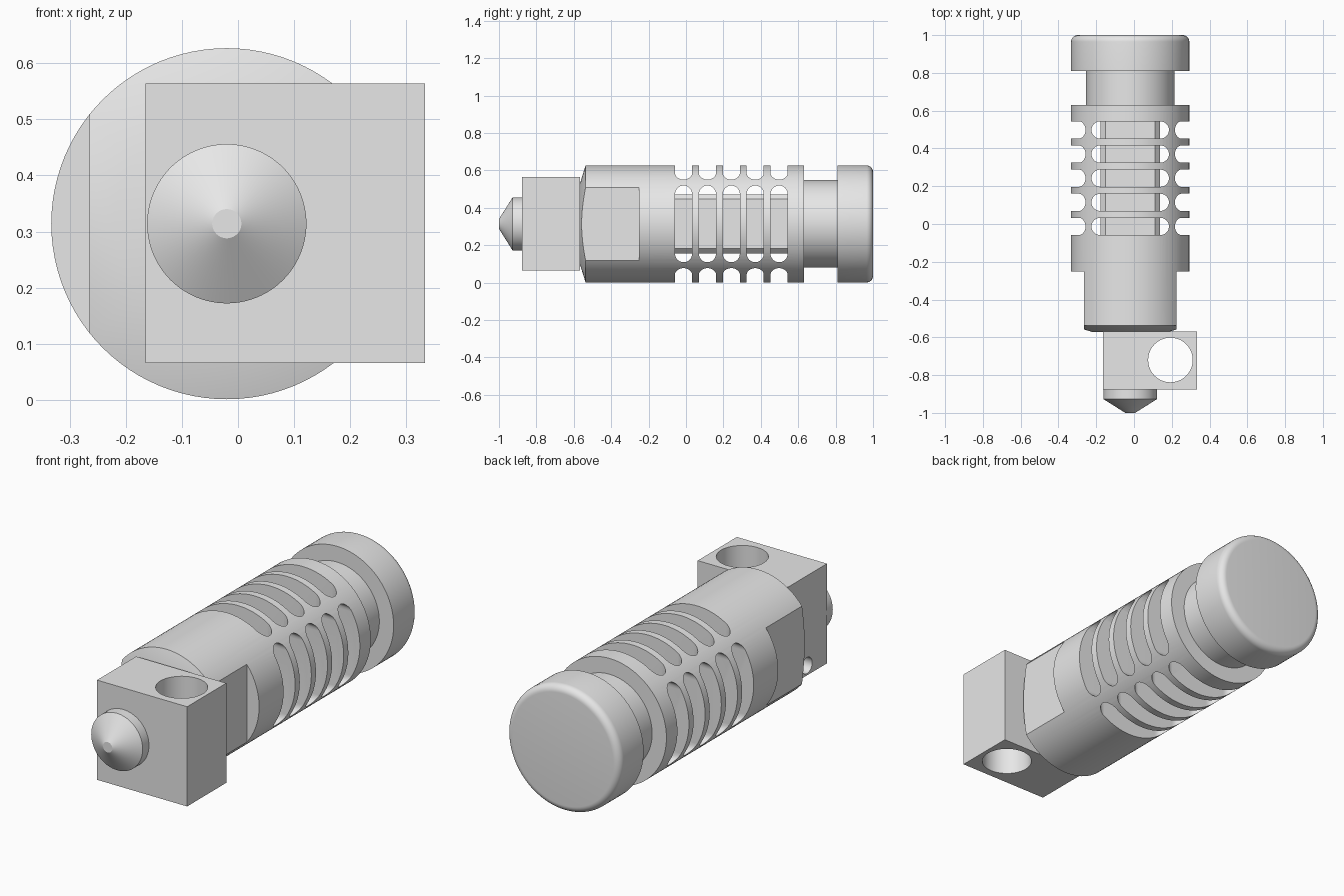
import bpy, bmesh, math
from mathutils import Matrix, Vector

if "Cube" in bpy.data.objects:
    bpy.data.objects.remove(bpy.data.objects["Cube"], do_unlink=True)

AX, AZ, R = -0.02, 0.314, 0.313   # barrel axis and radius

metal = bpy.data.materials.new("grey_metal")
metal.use_nodes = True
GREY = (0.8, 0.8, 0.8, 1)
metal.diffuse_color = GREY
metal.node_tree.nodes["Principled BSDF"].inputs["Base Color"].default_value = GREY


def make(name, bm):
    bmesh.ops.recalc_face_normals(bm, faces=bm.faces)
    me = bpy.data.meshes.new(name)
    bm.to_mesh(me)
    bm.free()
    me.materials.append(metal)
    ob = bpy.data.objects.new(name, me)
    bpy.context.collection.objects.link(ob)
    return ob


def lathe(name, profile, steps=96):
    """Revolve (radius, y) points about the barrel axis."""
    bm = bmesh.new()
    rings = []
    for r, y in profile:
        rings.append([bm.verts.new((AX + r * math.cos(t), y, AZ + r * math.sin(t)))
                      for t in (2 * math.pi * i / steps for i in range(steps))])
    for a, b in zip(rings, rings[1:]):
        for i in range(steps):
            j = (i + 1) % steps
            bm.faces.new((a[i], a[j], b[j], b[i]))
    bm.faces.new(rings[0])
    bm.faces.new(rings[-1])
    return make(name, bm)


def add_prism(bm, outline, offset):
    """Close an outline and extrude it along offset."""
    face = bm.faces.new([bm.verts.new(p) for p in outline])
    ext = bmesh.ops.extrude_face_region(bm, geom=[face])["geom"]
    bmesh.ops.translate(bm, vec=offset, verts=[v for v in ext if isinstance(v, bmesh.types.BMVert)])


def add_box(bm, lo, hi):
    lo, hi = Vector(lo), Vector(hi)
    m = Matrix.Translation((lo + hi) / 2) @ Matrix.Diagonal((*(hi - lo), 1))
    bmesh.ops.create_cube(bm, size=1, matrix=m)


def cut(target, cutter):
    cutter.hide_render = True
    mod = target.modifiers.new("cut", 'BOOLEAN')
    mod.operation, mod.solver, mod.object = 'DIFFERENCE', 'EXACT', cutter
    bpy.context.view_layer.objects.active = target
    bpy.ops.object.modifier_apply(modifier=mod.name)
    bpy.data.objects.remove(cutter, do_unlink=True)


def smooth(ob):
    bpy.ops.object.select_all(action='DESELECT')
    ob.select_set(True)
    bpy.context.view_layer.objects.active = ob
    bpy.ops.object.shade_smooth_by_angle(angle=math.radians(25))


# Barrel with chamfered front, mounting groove and rounded rear cap
F = 0.035
fillet = [(R - F + F * math.cos(a), 1 - F + F * math.sin(a))
          for a in (math.pi / 2 * i / 8 for i in range(9))]
barrel = lathe("finned_barrel", [(0.2, -0.572), (R, -0.537), (R, 0.63),
                                 (0.234, 0.63), (0.234, 0.81), (R, 0.81)] + fillet)

# Wrench flats on both sides of the front
bm = bmesh.new()
for s in (-1, 1):
    xs = sorted((AX + s * 0.245, AX + s * 0.5))
    add_box(bm, (xs[0], -0.7, -0.1), (xs[1], -0.252, 0.8))
cut(barrel, make("flat_cutter", bm))

# Round-ended cooling slots, sideways and vertical
HALF, SLOT_R = 0.205, 0.0455
for sideways in (True, False):
    bm = bmesh.new()
    for k in range(5):
        yc = -0.013 + 0.1277 * k
        pts = []
        for s in (1, -1):
            for i in range(17):
                t = math.pi * i / 16
                pts.append((s * (HALF - SLOT_R + SLOT_R * math.sin(t)),
                            yc + s * SLOT_R * math.cos(t)))
        if sideways:
            add_prism(bm, [(AX - 0.5, y, AZ + u) for u, y in pts], (1, 0, 0))
        else:
            add_prism(bm, [(AX + u, y, AZ - 0.5) for u, y in pts], (0, 0, 1))
    cut(barrel, make("slot_cutter", bm))
smooth(barrel)

# Core bar behind the slots, square with clipped corners
bm = bmesh.new()
a, b = 0.157, 0.132
octagon = [(a, -b), (a, b), (b, a), (-b, a), (-a, b), (-a, -b), (-b, -a), (b, -a)]
add_prism(bm, [(AX + u, -0.08, AZ + w) for u, w in octagon], (0, 0.65, 0))
make("barrel_core", bm)

# Heater block with a through hole and a small blind sensor hole
bm = bmesh.new()
add_box(bm, (-0.165, -0.877, 0.066), (0.333, -0.568, 0.564))
block = make("heater_block", bm)
for r, depth, m in ((0.118, 1, Matrix.Translation((0.193, -0.72, 0.3))),
                    (0.04, 0.4, Matrix.Translation((-0.165, -0.72, 0.115))
                     @ Matrix.Rotation(math.pi / 2, 4, 'Y'))):
    bm = bmesh.new()
    bmesh.ops.create_cone(bm, cap_ends=True, segments=64, radius1=r, radius2=r,
                          depth=depth, matrix=m)
    cut(block, make("hole_cutter", bm))
smooth(block)

# Nozzle
smooth(lathe("nozzle", [(0.142, -0.87), (0.142, -0.927), (0.026, -1.0)]))
